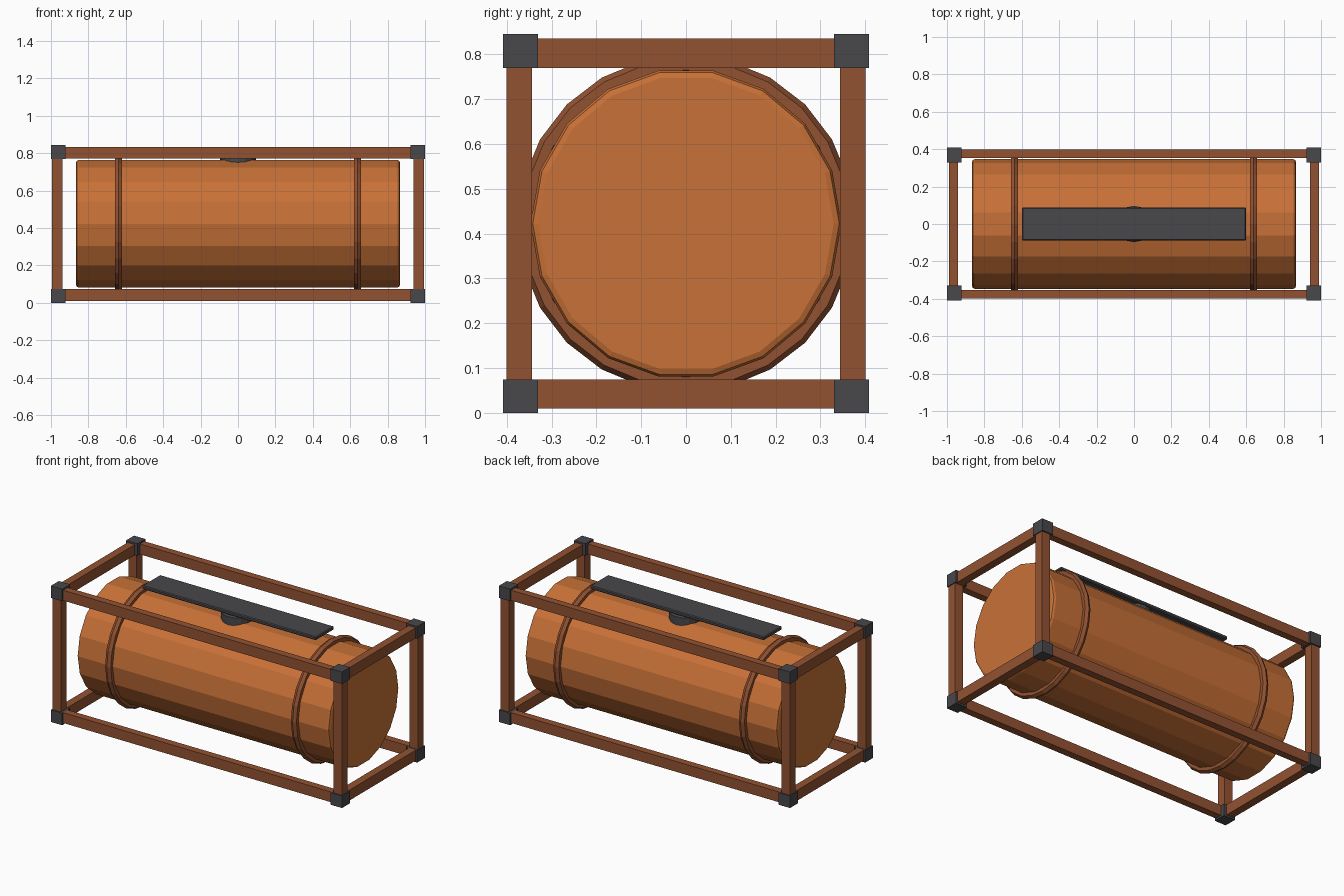
import bpy, math

if "Cube" in bpy.data.objects:
    bpy.data.objects.remove(bpy.data.objects["Cube"])

MID_Z = 0.4225


def material(name, colour):
    m = bpy.data.materials.new(name)
    m.diffuse_color = (*colour, 1)
    m.use_nodes = True
    m.node_tree.nodes["Principled BSDF"].inputs["Base Color"].default_value = m.diffuse_color
    return m


ORANGE = material("tank orange", (0.578, 0.165, 0.038))
BROWN = material("frame brown", (0.29, 0.084, 0.031))
GREY = material("dark grey", (0.065, 0.063, 0.07))


def finish(name, mat, bevel=0, segments=1):
    o = bpy.context.object
    o.name = name
    o.data.materials.append(mat)
    if bevel:
        b = o.modifiers.new("bevel", "BEVEL")
        b.width, b.segments = bevel, segments
        b.limit_method = "ANGLE"
        b.angle_limit = math.radians(40)
    return o


def box(name, centre, size, mat, bevel=0):
    bpy.ops.mesh.primitive_cube_add(size=1, location=centre)
    bpy.context.object.scale = size
    bpy.ops.object.transform_apply(location=False, rotation=False, scale=True)
    return finish(name, mat, bevel)


# Tank drum lying along x, with a vertex on each side and a flat on top
bpy.ops.mesh.primitive_cylinder_add(vertices=18, radius=0.347, depth=1.734,
                                    location=(0, 0, MID_Z),
                                    rotation=(0, math.pi / 2, 0))
tank = finish("tank", ORANGE, 0.017, 2)
bpy.ops.object.transform_apply(location=False, rotation=True, scale=False)
# The first vertex must point along y
tank.rotation_euler.x = 0

# Strengthening bands round the tank
for x in (-0.638, 0.638):
    bpy.ops.mesh.primitive_torus_add(major_segments=24, minor_segments=6,
                                     major_radius=0.354, minor_radius=0.022,
                                     location=(x, 0, MID_Z),
                                     rotation=(0, math.pi / 2, 0))
    finish("tank_band", BROWN)

# Outer frame: corner blocks, posts, long rails and end rails
for sx in (-1, 1):
    for sy in (-1, 1):
        box("corner_post", (sx * 0.966, sy * 0.372, MID_Z), (0.057, 0.056, 0.77), BROWN)
        for sz in (-1, 1):
            box("corner_block", (sx * 0.961, sy * 0.369, MID_Z + sz * 0.385),
                (0.078, 0.078, 0.075), GREY)
for s in (-1, 1):
    for sz in (-1, 1):
        z = MID_Z + sz * 0.380
        box("long_rail", (0, s * 0.376, z), (1.9, 0.045, 0.064), BROWN)
        box("end_rail", (s * 0.965, 0, z), (0.049, 0.72, 0.065), BROWN)

# Hatch and walkway on top of the tank
bpy.ops.mesh.primitive_cylinder_add(vertices=16, radius=0.097, depth=0.07,
                                    location=(0, 0, 0.775))
finish("hatch", GREY, 0.008)
box("walkway", (0, 0, 0.821), (1.196, 0.178, 0.022), GREY, 0.005)
